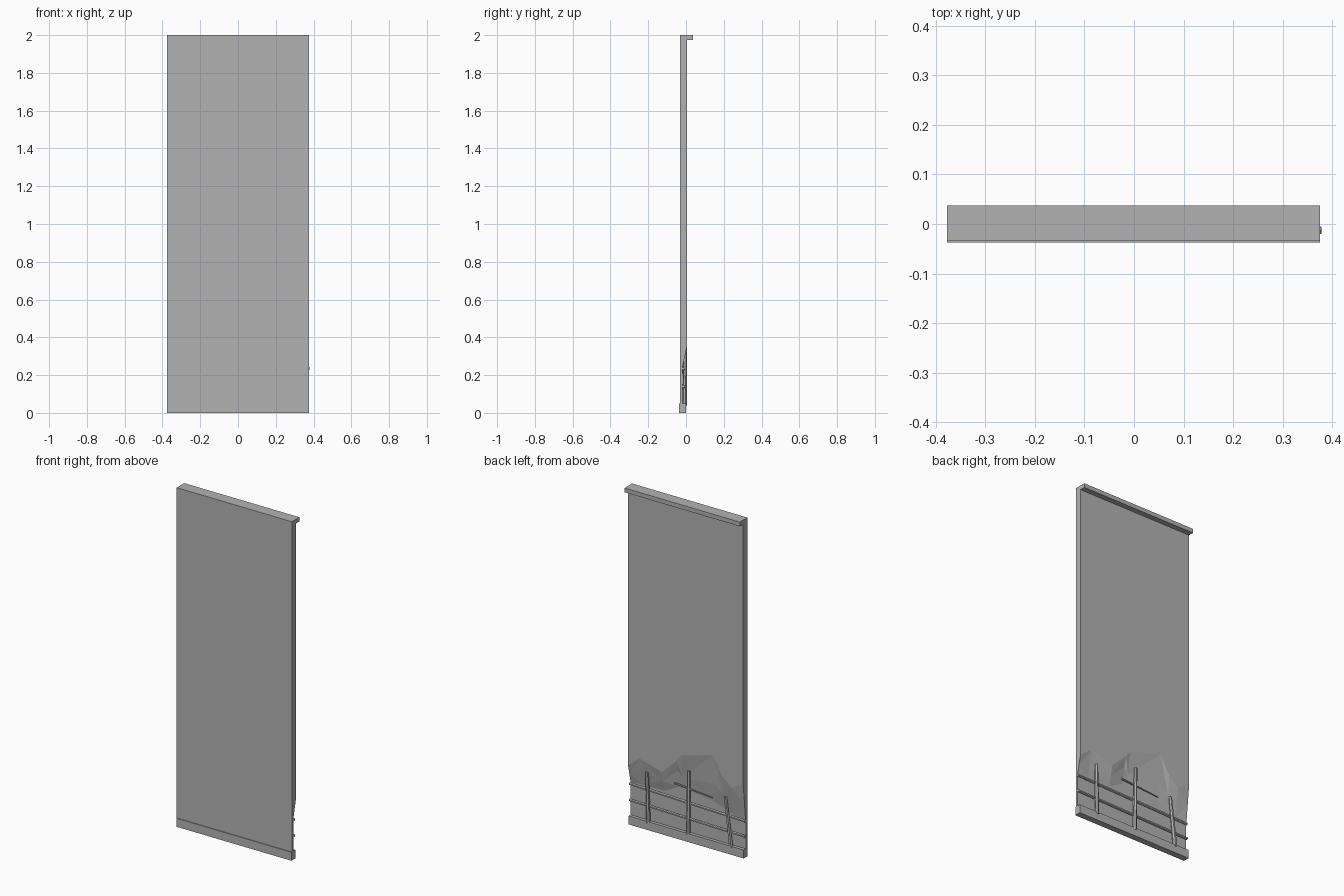
import bpy, bmesh, random
from mathutils import Vector

random.seed(4)
cube = bpy.data.objects.get("Cube")
if cube:
    bpy.data.objects.remove(cube)

concrete = bpy.data.materials.new("concrete_grey")
concrete.use_nodes = True
grey = (0.45, 0.45, 0.45, 1)
concrete.diffuse_color = grey
concrete.node_tree.nodes["Principled BSDF"].inputs["Base Color"].default_value = grey

LEFT, RIGHT = 0.375, -0.377
FRONT, BACK, INNER = -0.033, 0.005, -0.019


def finish(name, bm):
    bmesh.ops.recalc_face_normals(bm, faces=bm.faces)
    mesh = bpy.data.meshes.new(name)
    bm.to_mesh(mesh)
    bm.free()
    mesh.materials.append(concrete)
    obj = bpy.data.objects.new(name, mesh)
    bpy.context.collection.objects.link(obj)
    return obj


def box(name, low, high):
    bm = bmesh.new()
    bmesh.ops.create_cube(bm, size=1)
    low, high = Vector(low), Vector(high)
    for v in bm.verts:
        v.co = (low + high) / 2 + v.co * (high - low)
    return finish(name, bm)


def bar(name, start, end, radius, tip=1.0):
    """Six-sided reinforcing bar, optionally narrowing to its end."""
    start, end = Vector(start), Vector(end)
    axis = end - start
    bm = bmesh.new()
    bmesh.ops.create_cone(bm, cap_ends=True, segments=6, radius1=radius,
                          radius2=radius * tip, depth=axis.length)
    turn = axis.to_track_quat("Z", "Y")
    for v in bm.verts:
        v.co = turn @ v.co + (start + end) / 2
    return finish(name, bm)


# Panel with a broken hollow low on the back: (x, upper rim z, hollow floor z)
rim = [(LEFT, 0.35, 0.24), (0.30, 0.41, 0.25), (0.155, 0.37, 0.25),
       (0.06, 0.46, 0.30), (0.03, 0.50, 0.30), (-0.18, 0.56, 0.27),
       (-0.24, 0.45, 0.25), (-0.30, 0.40, 0.23), (RIGHT, 0.44, 0.20)]
bm = bmesh.new()
columns = []
for i, (x, upper, lower) in enumerate(rim):
    edge = i in (0, len(rim) - 1)
    mix = 0.5 if edge else random.uniform(0.35, 0.7)
    mid_y = BACK + (INNER - BACK) * (0.5 if edge else random.uniform(0.35, 0.85))
    mid_z = upper + (lower - upper) * mix
    points = [(FRONT, 1.98), (BACK, 1.98), (BACK, upper), (mid_y, mid_z),
              (INNER, lower), (INNER, 0.02), (FRONT, 0.02)]
    columns.append([bm.verts.new((x, y, z)) for y, z in points])
for i, (a, b) in enumerate(zip(columns, columns[1:])):
    for j in range(len(a)):
        k = (j + 1) % len(a)
        if j in (2, 3):  # crumbled facets
            if (i + j) % 2:
                bm.faces.new((a[j], b[j], b[k]))
                bm.faces.new((a[j], b[k], a[k]))
            else:
                bm.faces.new((a[j], b[j], a[k]))
                bm.faces.new((b[j], b[k], a[k]))
        else:
            bm.faces.new((a[j], b[j], b[k], a[k]))
bm.faces.new(columns[0])
bm.faces.new(columns[-1])
finish("wall_panel", bm)

# Cap overhanging the back, and plinth
box("top_cap", (RIGHT, FRONT, 1.975), (LEFT, 0.037, 2.0))
box("base_plinth", (RIGHT, -0.037, 0), (LEFT, 0.0, 0.05))

# Exposed reinforcement
bar("upper_horizontal_bar", (0.378, -0.013, 0.235), (-0.377, -0.013, 0.215), 0.008)
bar("lower_horizontal_bar", (0.377, -0.012, 0.14), (-0.377, -0.012, 0.125), 0.008)
bar("short_horizontal_bar", (0.08, -0.006, 0.32), (-0.17, -0.006, 0.30), 0.006, 0.5)
for name, low_x, high_x, top in (("left_vertical_bar", 0.25, 0.257, 0.34),
                                 ("middle_vertical_bar", -0.01, -0.015, 0.42),
                                 ("right_vertical_bar", -0.29, -0.255, 0.33)):
    bar(name, (low_x, -0.007, 0.04), (high_x, -0.004, top), 0.012, 0.75)
